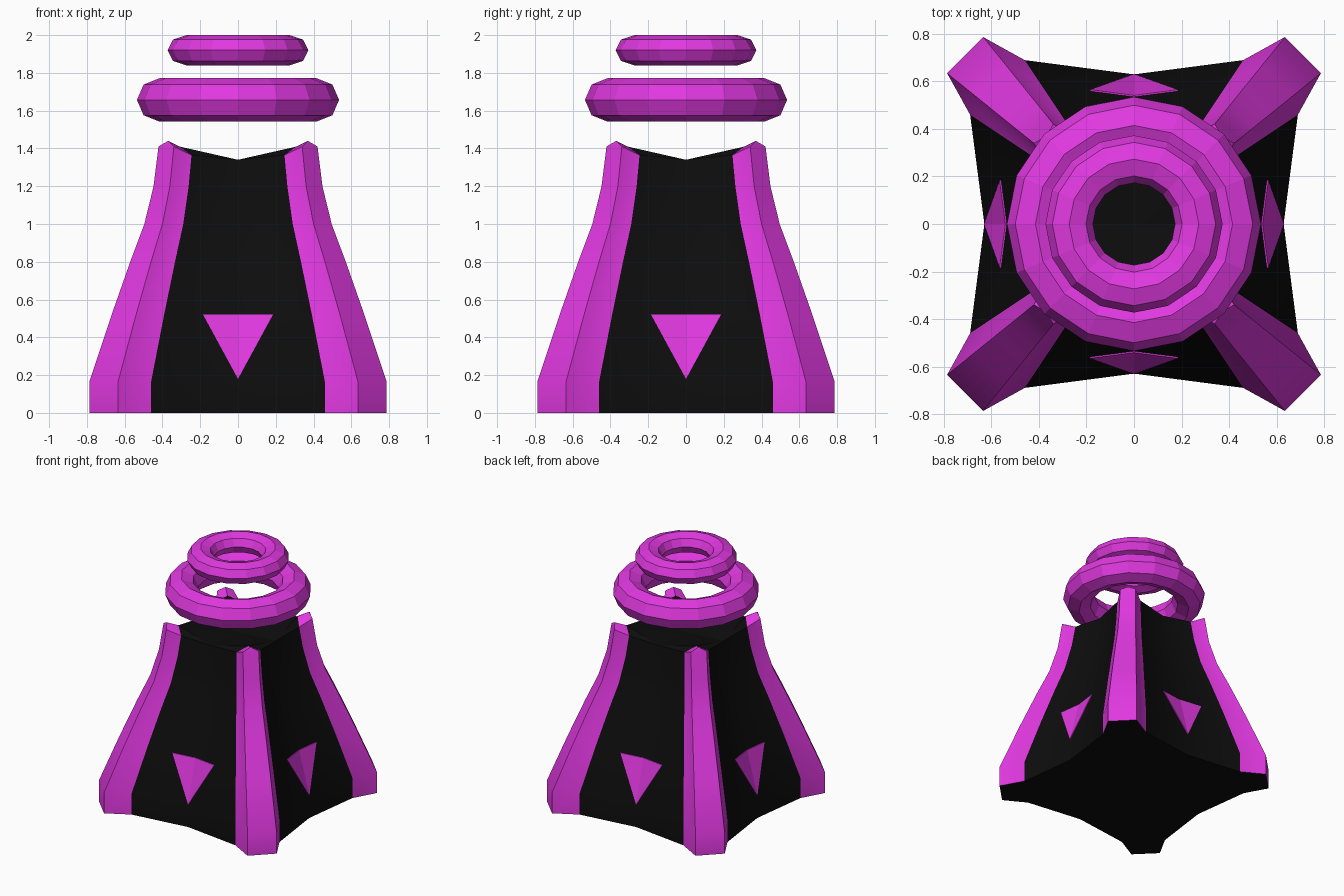
import bpy, bmesh, math
from mathutils import Matrix, Vector

if "Cube" in bpy.data.objects:
    bpy.data.objects.remove(bpy.data.objects["Cube"])


def material(name, rgb):
    m = bpy.data.materials.new(name)
    m.diffuse_color = (*rgb, 1)
    m.use_nodes = True
    m.node_tree.nodes["Principled BSDF"].inputs["Base Color"].default_value = m.diffuse_color
    return m


BLACK = material("matte black", (0.004, 0.004, 0.004))
PINK = material("magenta", (0.75, 0.04, 0.75))


def finish(bm, name, mats, angle=25):
    bmesh.ops.recalc_face_normals(bm, faces=bm.faces)
    me = bpy.data.meshes.new(name)
    bm.to_mesh(me)
    bm.free()
    ob = bpy.data.objects.new(name, me)
    bpy.context.collection.objects.link(ob)
    for m in mats:
        me.materials.append(m)
    if angle:
        bpy.ops.object.select_all(action='DESELECT')
        ob.select_set(True)
        bpy.context.view_layer.objects.active = ob
        bpy.ops.object.shade_smooth_by_angle(angle=math.radians(angle))
    return ob


def turn(q):
    return Matrix.Rotation(q * math.pi / 2, 3, 'Z')


# Tapered body: quarter outline (wall middle, then the corner rib), lofted upward
quarter = [(0, -.63), (.46, -.69), (.635, -.787), (.787, -.635), (.69, -.46)]
levels = [(0, 1), (.165, 1), (.52, .85), (.8, .725), (1.0, .63), (1.2, .568)]
top_z = [1.34, 1.365, 1.41, 1.41, 1.365]
TOP = .535

bm = bmesh.new()
rings = []
for z, s in levels:
    rings.append([bm.verts.new(turn(q) @ Vector((x * s, y * s, z)))
                  for q in range(4) for x, y in quarter])
rings.append([bm.verts.new(turn(q) @ Vector((x * TOP, y * TOP, z)))
              for q in range(4) for (x, y), z in zip(quarter, top_z)])
for lo, hi in zip(rings, rings[1:]):
    for j in range(20):
        k = (j + 1) % 20
        f = bm.faces.new((lo[j], lo[k], hi[k], hi[j]))
        f.material_index = 1 if j % 5 in (1, 2, 3) else 0
bm.faces.new(rings[0][::-1])

# Rib tips and dished roof
centre = bm.verts.new((0, 0, 1.32))
for q in range(4):
    m, a, b, c, d = rings[-1][q * 5:q * 5 + 5]
    m2 = rings[-1][(q * 5 + 5) % 20]
    peak = bm.verts.new(turn(q) @ Vector((.37, -.37, 1.44)))
    inner = bm.verts.new(turn(q) @ Vector((.31, -.31, 1.41)))
    for u, v in ((a, b), (b, c), (c, d), (d, inner), (inner, a)):
        bm.faces.new((u, v, peak)).material_index = 1
    for tri in ((m, a, inner), (inner, d, m2), (m, inner, centre), (inner, m2, centre)):
        bm.faces.new(tri)
finish(bm, "tower_body", [BLACK, PINK])

# Thin triangle plates folded over the middle crease of each wall
bm = bmesh.new()
for q in range(4):
    pts = [(0, -.626, .18), (.185, -.56, .52), (0, -.5355, .52), (-.185, -.56, .52)]
    front, back = [[bm.verts.new(turn(q) @ Vector((x, y + off, z))) for x, y, z in pts]
                   for off in (-.006, .002)]
    for loop, flip in ((front, False), (back, True)):
        bm.faces.new((loop[0], loop[1], loop[2]))
        bm.faces.new((loop[0], loop[2], loop[3]))
    for i in range(4):
        k = (i + 1) % 4
        bm.faces.new((front[i], front[k], back[k], back[i]))
finish(bm, "wall_triangles", [PINK], 0)


# Floating rings with an eight-sided cross-section
def ring(name, z, major, rx, rz, sides=16):
    bm = bmesh.new()
    grid = []
    for i in range(sides):
        t = 2 * math.pi * i / sides
        loop = []
        for j in range(8):
            p = 2 * math.pi * j / 8
            r = major + rx * math.cos(p)
            loop.append(bm.verts.new((r * math.cos(t), r * math.sin(t), z + rz * math.sin(p))))
        grid.append(loop)
    for i in range(sides):
        a, b = grid[i], grid[(i + 1) % sides]
        for j in range(8):
            k = (j + 1) % 8
            bm.faces.new((a[j], b[j], b[k], a[k]))
    finish(bm, name, [PINK], 0)


ring("lower_ring", 1.657, .415, .12, .115)
ring("upper_ring", 1.92, .273, .1, .08)
